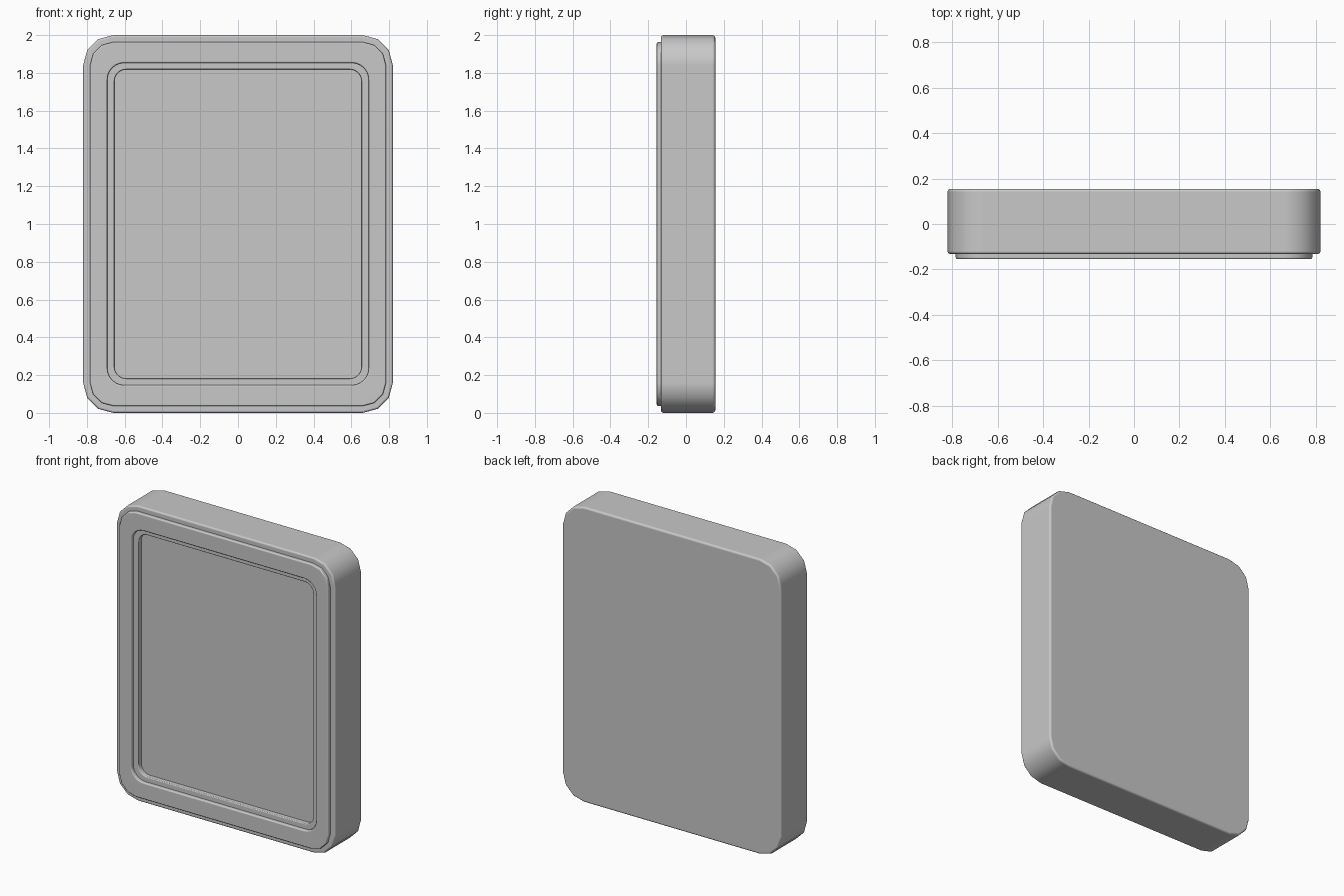
import bpy, bmesh, math
from mathutils import Vector

if "Cube" in bpy.data.objects:
    bpy.data.objects.remove(bpy.data.objects["Cube"])

HALF_W, HALF_H, MID_Z = 0.82, 1.0, 1.0
CORNER = 0.16
STEPS = 6  # points per corner, shared by coarse and fine corners
GREY = (0.58, 0.58, 0.58, 1)

grey = bpy.data.materials.new("mid grey")
grey.use_nodes = True
grey.diffuse_color = GREY
grey.node_tree.nodes["Principled BSDF"].inputs["Base Color"].default_value = GREY


def ring(bm, inset_x, inset_z, y, radius, facets):
    """Rounded rectangle in a plane of constant y, each corner cut into facets."""
    verts = []
    for corner, (sx, sz) in enumerate([(1, 1), (-1, 1), (-1, -1), (1, -1)]):
        centre = Vector((sx * (HALF_W - inset_x - radius), y,
                         MID_Z + sz * (HALF_H - inset_z - radius)))
        arc = []
        for i in range(facets + 1):
            a = math.pi / 2 * (corner + i / facets)
            arc.append(centre + radius * Vector((math.cos(a), 0, math.sin(a))))
        for i in range(STEPS + 1):
            t = i * facets / STEPS
            k = min(int(t), facets - 1)
            verts.append(bm.verts.new(arc[k].lerp(arc[k + 1], t - k)))
    return verts


def loft(name, rings, capped=False):
    """Skin a series of rounded rectangles into one smooth-shaded part."""
    bm = bmesh.new()
    loops = [ring(bm, *r) for r in rings]
    for a, b in zip(loops, loops[1:]):
        for i in range(len(a)):
            bm.faces.new((a[i - 1], a[i], b[i], b[i - 1]))
    if capped:
        bm.faces.new(loops[0][::-1])
        bm.faces.new(loops[-1])
    bmesh.ops.recalc_face_normals(bm, faces=bm.faces)
    mesh = bpy.data.meshes.new(name)
    bm.to_mesh(mesh)
    bm.free()
    mesh.materials.append(grey)
    obj = bpy.data.objects.new(name, mesh)
    bpy.context.collection.objects.link(obj)
    bpy.ops.object.select_all(action="DESELECT")
    obj.select_set(True)
    bpy.context.view_layer.objects.active = obj
    bpy.ops.object.shade_smooth_by_angle(angle=math.radians(46))
    # Keep the large faces evenly shaded
    weighted = obj.modifiers.new("even_shading", "WEIGHTED_NORMAL")
    weighted.keep_sharp = True
    weighted.weight = 100


def outer_edge(inset, y, size, radius, y_dir, steps=3):
    """Rings that roll from an outward wall over onto the face at y."""
    rings = []
    for i in range(steps + 1):
        a = math.pi / 2 * i / steps
        d = size * (1 - math.cos(a))
        rings.append((inset + d, inset + d, y - y_dir * size * (1 - math.sin(a)), radius - d, 3))
    return rings


def hole_edge(inset_x, inset_z, y, size, radius, steps=3):
    """Rings that roll from the front face at y down into an opening."""
    rings = []
    for i in range(steps + 1):
        a = math.pi / 2 * i / steps
        d = size * (1 - math.sin(a))
        rings.append((inset_x - d, inset_z - d, y + size * (1 - math.cos(a)), radius + d, 6))
    return rings


# Main body: slab with softened edges and a recessed flat panel in front
back = outer_edge(0, 0.155, 0.014, CORNER, 1)
front = outer_edge(0, -0.132, 0.012, CORNER, -1)
recess = hole_edge(0.165, 0.181, -0.132, 0.006, 0.065)
panel = [(0.165, 0.181, -0.1, 0.065, 6)]
loft("body", back[::-1] + front + recess + panel, capped=True)

# Raised front frame with softened rims, leaving a ledge around the recess
outer = [(0.036, 0.036, -0.125, 0.125, 3)] + outer_edge(0.036, -0.155, 0.008, 0.125, -1)
inner = hole_edge(0.128, 0.147, -0.155, 0.008, 0.09) + [(0.128, 0.147, -0.125, 0.09, 6)]
loft("front_frame", outer + inner)
